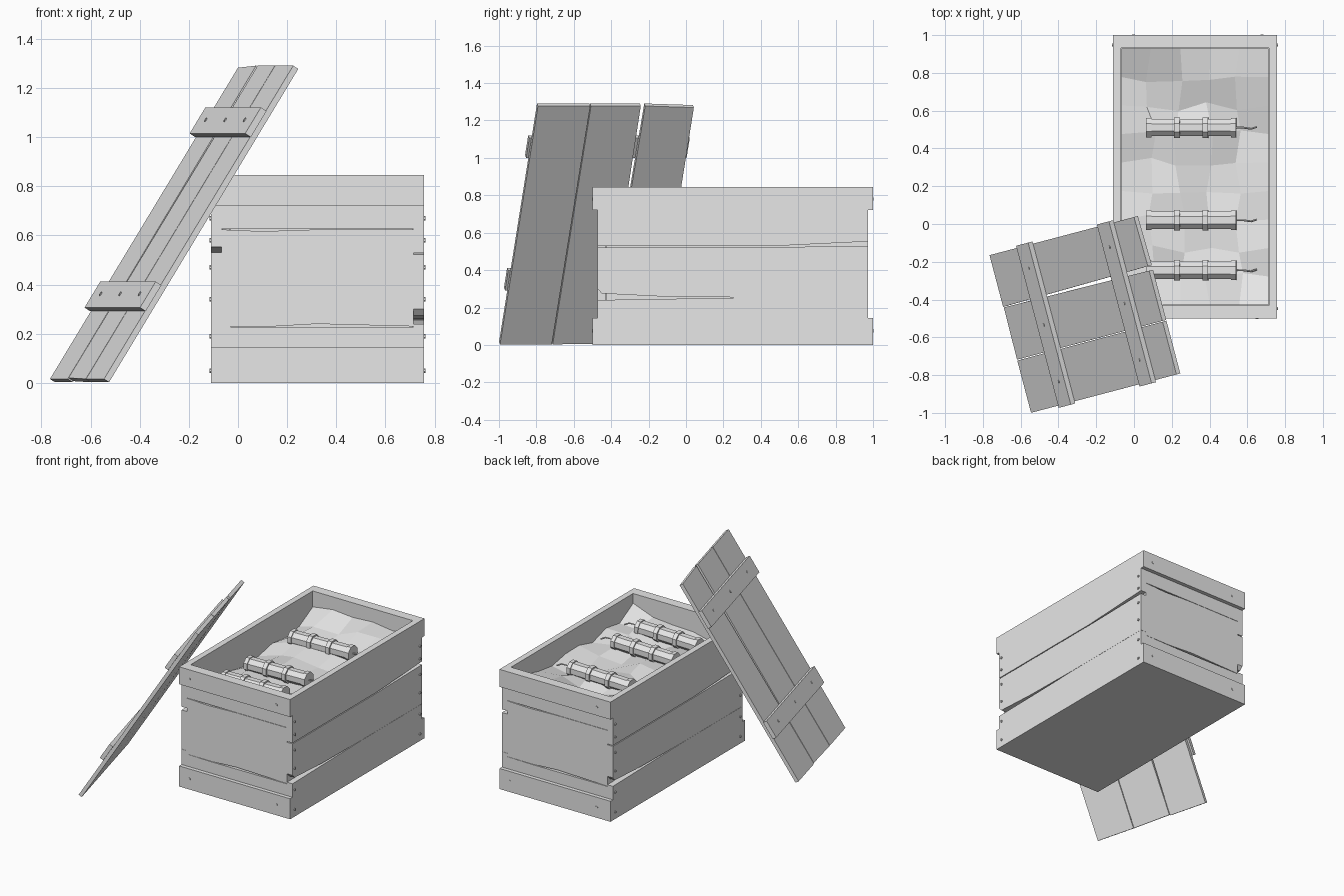
import bpy, bmesh, math, random
from mathutils import Matrix, Vector

random.seed(4)
if "Cube" in bpy.data.objects:
    bpy.data.objects.remove(bpy.data.objects["Cube"])

grey = bpy.data.materials.new("plain grey")
grey.use_nodes = True
grey.diffuse_color = (0.8, 0.8, 0.8, 1)
grey.node_tree.nodes["Principled BSDF"].inputs["Base Color"].default_value = (0.8, 0.8, 0.8, 1)


def finish(name, bm, matrix=Matrix()):
    """Turn a bmesh into an object, baked into place."""
    bm.transform(matrix)
    bmesh.ops.recalc_face_normals(bm, faces=bm.faces)
    mesh = bpy.data.meshes.new(name)
    bm.to_mesh(mesh)
    bm.free()
    mesh.materials.append(grey)
    obj = bpy.data.objects.new(name, mesh)
    bpy.context.collection.objects.link(obj)
    return obj


def frame(origin, ax, ay):
    """Local x and y axes lie in the board, z points out of it."""
    ax, ay = Vector(ax).normalized(), Vector(ay).normalized()
    m = Matrix((ax, ay, ax.cross(ay))).transposed().to_4x4()
    return Matrix.Translation(origin) @ m


def board(name, outline, thick, matrix):
    """Extrude a flat outline along the frame's normal."""
    bm = bmesh.new()
    face = bm.faces.new([bm.verts.new((a, b, 0)) for a, b in outline])
    top = bmesh.ops.extrude_face_region(bm, geom=[face])["geom"]
    bmesh.ops.translate(bm, vec=(0, 0, thick), verts=[v for v in top if isinstance(v, bmesh.types.BMVert)])
    return finish(name, bm, matrix)


def rect(x0, x1, y0, y1):
    return [(x0, y0), (x1, y0), (x1, y1), (x0, y1)]


def cylinder(bm, radius, depth, matrix, sides=8):
    bmesh.ops.create_cone(bm, cap_ends=True, segments=sides, radius1=radius,
                          radius2=radius, depth=depth, matrix=matrix)


def nails(name, spots, matrix, height):
    bm = bmesh.new()
    for a, b in spots:
        cylinder(bm, 0.009, 0.012, Matrix.Translation((a, b, height)), 6)
    finish(name, bm, matrix)


# Crate limits
X0, X1, Y0, Y1, TOP = -0.11, 0.757, -0.5, 1.0, 0.845
WALL, BAND = 0.042, 0.027
centre = Vector(((X0 + X1) / 2, (Y0 + Y1) / 2, 0))
half_turn = Matrix.Translation(centre) @ Matrix.Rotation(math.pi, 4, 'Z') @ Matrix.Translation(-centre)

S0, S1 = Y0 + BAND, Y1 - BAND
side_planks = {
    "lower": [(S0, 0), (S1, 0), (S1, 0.253), (0.3, 0.253), (-0.1, 0.246), (S0, 0.24)],
    "middle": [(S0, 0.3), (-0.45, 0.275), (-0.15, 0.26), (0.3, 0.254), (S1, 0.254),
               (S1, 0.53), (0.45, 0.522), (S0, 0.522)],
    "upper": [(S0, 0.528), (0.45, 0.528), (S1, 0.553), (S1, TOP), (S0, TOP)],
}
E0, E1 = X0 + WALL, X1 - WALL
end_planks = {
    "lower": [(E0, 0), (E1, 0), (E1, 0.228), (0.13, 0.226), (E0, 0.229)],
    "middle": [(E0, 0.23), (0.13, 0.229), (0.32, 0.24), (E1, 0.23),
               (E1, 0.624), (0.32, 0.624), (0.1, 0.617), (E0, 0.624)],
    "upper": [(E0, 0.626), (0.1, 0.626), (0.32, 0.626), (E1, 0.626), (E1, TOP), (E0, TOP)],
}

# Walls: one long side and one end, then the same turned half round
for label_side, label_end, turn in (("left", "front", Matrix()), ("right", "back", half_turn)):
    side = turn @ frame((E1, 0, 0), (0, 1, 0), (0, 0, 1))
    for part, outline in side_planks.items():
        board(f"{label_side}_side_{part}_plank", outline, WALL, side)
    nails(f"{label_side}_side_nails",
          [(y, z) for y in (S0 + 0.025, S1 - 0.025) for z in (0.05, 0.19, 0.34, 0.47, 0.58, 0.67)],
          side, WALL)
    end = turn @ frame((0, S0 + WALL, 0), (1, 0, 0), (0, 0, 1))
    for part, outline in end_planks.items():
        board(f"{label_end}_end_{part}_plank", outline, WALL, end)
    board(f"{label_end}_bottom_band", rect(X0, X1, 0, 0.145), BAND + WALL - 0.042,
          end @ Matrix.Translation((0, 0, WALL)))
    board(f"{label_end}_top_band", rect(X0, X1, 0.722, TOP), BAND,
          end @ Matrix.Translation((0, 0, WALL)))
    nails(f"{label_end}_band_nails", [(x, z) for x in (-0.03, 0.65) for z in (0.075, 0.78)],
          end, WALL + BAND - 0.003)

board("crate_floor", rect(E0, E1, S0 + WALL, S1 - WALL), 0.04, Matrix())

# Rough packing bed that fills the crate
bm = bmesh.new()
bmesh.ops.create_grid(bm, x_segments=5, y_segments=9, size=1)
rim = [e for e in bm.edges if e.is_boundary]
hx, hy = (E1 - E0) / 2 - 0.002, (S1 - S0) / 2 - WALL - 0.002
for v in bm.verts:
    inner = abs(v.co.x) < 0.9 and abs(v.co.y) < 0.9
    x, y = centre.x + v.co.x * hx, centre.y + v.co.y * hy
    if inner:
        x += random.uniform(-0.03, 0.03)
        y += random.uniform(-0.03, 0.03)
    back = max(0, (y - 0.6) / 0.33)
    corner = max(0, (-y - 0.25) / 0.18) * max(0, x)
    z = 0.68 + 0.08 * back + 0.12 * corner + random.uniform(-0.03, 0.025)
    if x < 0:
        z -= 0.05
    if x > 0.6:
        z += 0.02
    v.co = (x, y, z)
skirt = bmesh.ops.extrude_edge_only(bm, edges=rim)["geom"]
for v in skirt:
    if isinstance(v, bmesh.types.BMVert):
        v.co.z = 0.04
finish("packing_bed", bm)

# Three banded sticks with fuses
along_x = Matrix.Rotation(math.pi / 2, 4, 'Y') @ Matrix.Rotation(math.pi / 8, 4, 'Z')
for i, y in enumerate((0.51, 0.02, -0.245), 1):
    bm = bmesh.new()
    for x, radius, length in ((0, 0.049, 0.46), (-0.224, 0.055, 0.028), (0.224, 0.055, 0.028),
                              (-0.075, 0.059, 0.03), (0.075, 0.059, 0.03)):
        cylinder(bm, radius, length, Matrix.Translation((x, 0, 0)) @ along_x)
    tilt = Matrix.Rotation(-0.02, 4, 'Y')
    finish(f"stick_{i}", bm, Matrix.Translation((0.303, y, 0.722)) @ tilt)

    curve = bpy.data.curves.new(f"fuse_{i}", 'CURVE')
    curve.dimensions = '3D'
    curve.bevel_depth = 0.005
    curve.bevel_resolution = 0
    curve.use_fill_caps = True
    line = curve.splines.new('POLY')
    path = [(0.53, 0, 0.725), (0.58, 0, 0.735), (0.62, -0.006, 0.73), (0.65, 0.004, 0.715)]
    line.points.add(len(path) - 1)
    for point, (px, py, pz) in zip(line.points, path):
        point.co = (px, y + py, pz, 1)
    curve.materials.append(grey)
    bpy.context.collection.objects.link(bpy.data.objects.new(f"fuse_{i}", curve))

# Lid leaning on the crate: three boards and two battens
lid = frame((-0.765, -0.165, 0.016), (0.22, -0.835, 0), (0.77, 0.203, 1.275))
WIDE, LONG, THICK = 0.863, 1.503, 0.025
lid_boards = {
    "back": [(0, 0), (0.283, 0), (0.27, LONG), (0, LONG - 0.01)],
    "middle": [(0.287, 0.005), (0.572, 0), (0.57, LONG), (0.295, LONG)],
    "front": [(0.577, 0), (WIDE, 0), (WIDE, LONG), (0.574, LONG)],
}
lid_inner = lid @ Matrix.Translation((0, 0, -THICK))
for part, outline in lid_boards.items():
    board(f"lid_{part}_board", outline, THICK, lid_inner)
for part, start in (("lower", 0.325), ("upper", 1.16)):
    board(f"lid_{part}_batten", rect(-0.012, WIDE + 0.012, start, start + 0.125), 0.028, lid)
    nails(f"lid_{part}_batten_nails", [(a, start + 0.065) for a in (0.12, 0.43, 0.74)], lid, 0.026)
